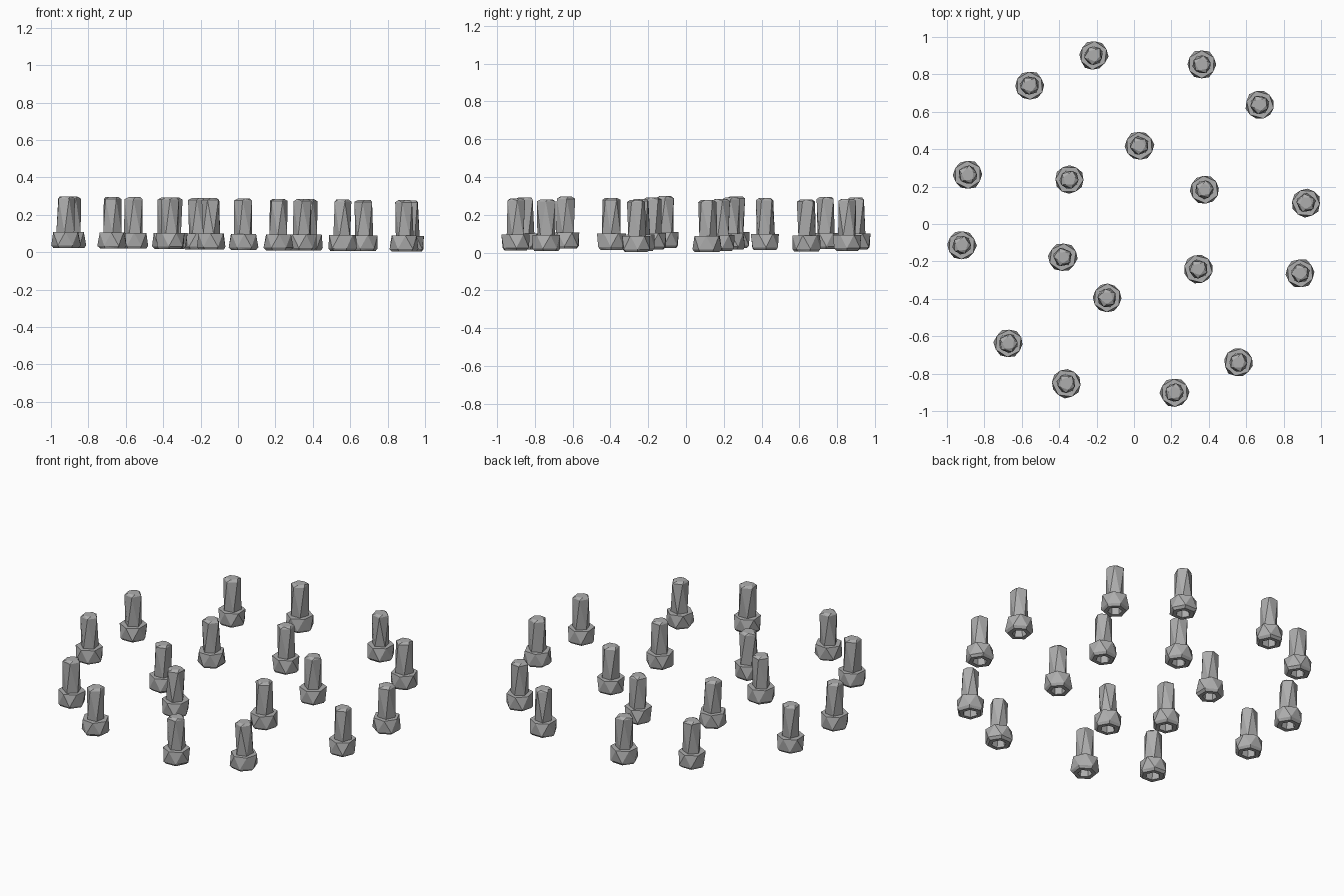
import bpy
import bmesh
import math
import random

random.seed(4)

if "Cube" in bpy.data.objects:
    bpy.data.objects.remove(bpy.data.objects["Cube"], do_unlink=True)

steel = bpy.data.materials.new("grey_steel")
steel.use_nodes = True
colour = (0.42, 0.42, 0.42, 1)
steel.diffuse_color = colour
steel.node_tree.nodes["Principled BSDF"].inputs["Base Color"].default_value = colour


def loft(name, sides, rings, spin, location, jitter):
    """Join rings of (radius, height, twist) with facets and cap both ends."""
    bm = bmesh.new()
    loops = []
    for radius, height, twist in rings:
        loop = []
        for i in range(sides):
            angle = spin + math.radians(twist) + math.tau * i / sides
            r = radius * random.uniform(1 - jitter, 1 + jitter)
            loop.append(bm.verts.new((r * math.cos(angle), r * math.sin(angle), height)))
        loops.append(loop)
    for low, high in zip(loops, loops[1:]):
        for i in range(sides):
            j = (i + 1) % sides
            bm.faces.new((low[i], low[j], high[i]))
            bm.faces.new((low[j], high[j], high[i]))
    bm.faces.new(loops[0][::-1])
    bm.faces.new(loops[-1])
    bmesh.ops.recalc_face_normals(bm, faces=bm.faces)
    mesh = bpy.data.meshes.new(name)
    bm.to_mesh(mesh)
    bm.free()
    mesh.materials.append(steel)
    obj = bpy.data.objects.new(name, mesh)
    obj.location = location
    bpy.context.collection.objects.link(obj)


# Socket floor, socket rim, underside, lower edge, shoulder
HEAD = [(0.036, 0.055, 0), (0.041, 0, 0), (0.066, 0, 0), (0.078, 0.014, 0), (0.075, 0.085, 30)]


def bolt(number, x, y):
    spot = (x, y, 0.013 - 0.011 * x)
    spin = random.uniform(0, math.tau)
    loft(f"bolt_head_{number}", 6, HEAD, spin, spot, 0.03)
    twist = random.uniform(18, 36)
    shaft = [(0.05, 0.08, 0), (0.05, 0.264, twist), (0.034, 0.275, twist + 20)]
    loft(f"bolt_shaft_{number}", 5, shaft, spin, spot, 0.05)


# Outer ring of twelve bolts in pairs, inner ring of six
places = []
for k in range(6):
    places += [(0.927, 60 * k + 7), (0.927, 60 * k + 43.5)]
places += [(0.42, a) for a in (26, 86, 145.5, 205, 250, 325)]

for number, (radius, degrees) in enumerate(places, 1):
    a = math.radians(degrees)
    bolt(number, radius * math.cos(a), radius * math.sin(a))
